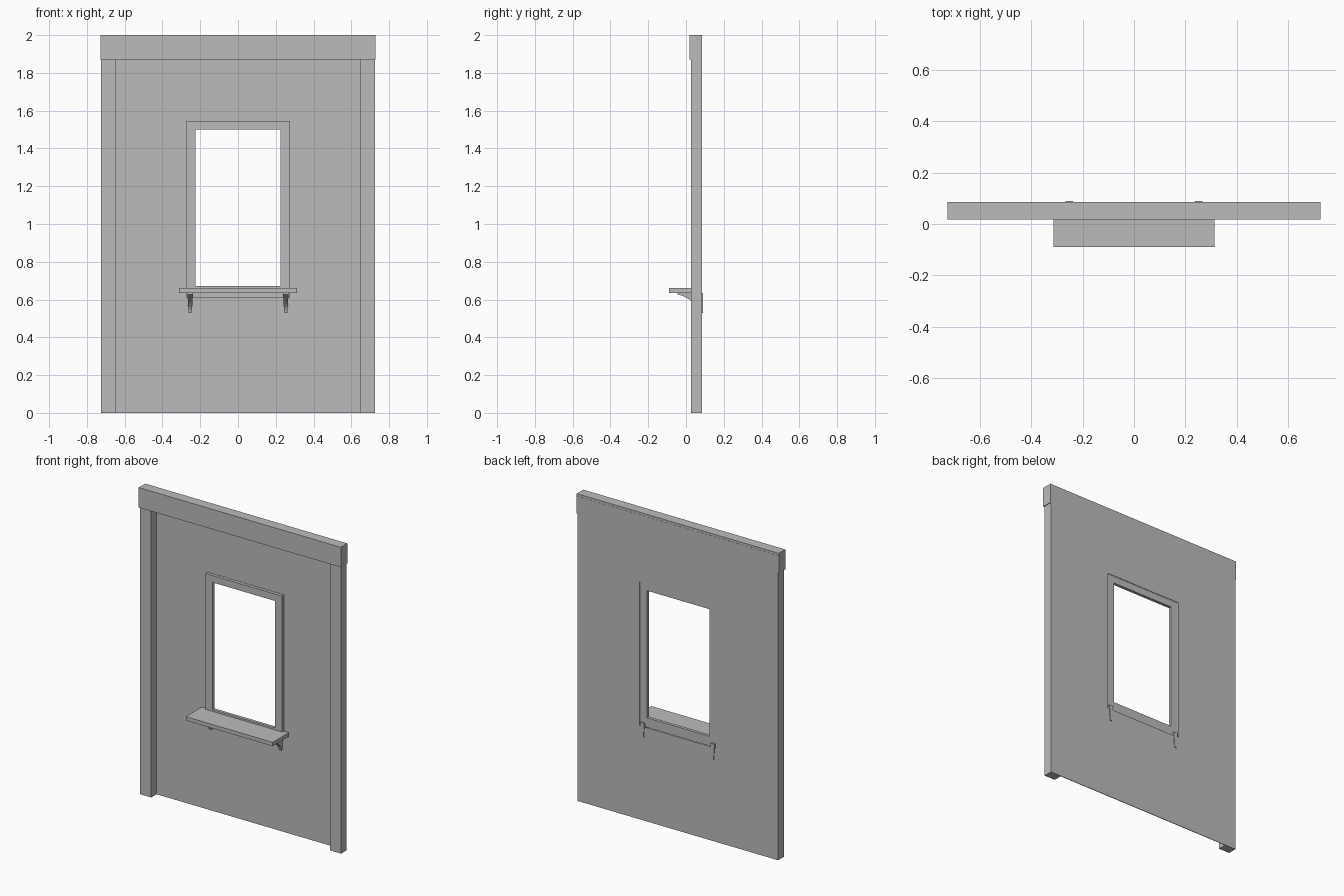
import bpy
import bmesh

cube = bpy.data.objects.get("Cube")
if cube:
    bpy.data.objects.remove(cube, do_unlink=True)

grey = bpy.data.materials.new("plain grey")
grey.use_nodes = True
grey.diffuse_color = (0.5, 0.5, 0.5, 1)
grey.node_tree.nodes["Principled BSDF"].inputs["Base Color"].default_value = (0.5, 0.5, 0.5, 1)


def add_object(name, bm):
    bmesh.ops.recalc_face_normals(bm, faces=bm.faces)
    mesh = bpy.data.meshes.new(name)
    bm.to_mesh(mesh)
    bm.free()
    mesh.materials.append(grey)
    obj = bpy.data.objects.new(name, mesh)
    bpy.context.collection.objects.link(obj)
    return obj


def box(name, x, y, z):
    """Box spanning the (low, high) pair on each axis."""
    bm = bmesh.new()
    bmesh.ops.create_cube(bm, size=1)
    for v in bm.verts:
        v.co = [pair[int(c > 0)] for pair, c in zip((x, y, z), v.co)]
    return add_object(name, bm)


def holed_panel(name, xs, zs, y):
    """Upright slab with a rectangular opening in the middle cell."""
    bm = bmesh.new()
    grid = [[bm.verts.new((px, y[0], pz)) for px in xs] for pz in zs]
    faces = []
    for i in range(3):
        for j in range(3):
            if (i, j) != (1, 1):
                faces.append(bm.faces.new((grid[i][j], grid[i][j + 1],
                                           grid[i + 1][j + 1], grid[i + 1][j])))
    back = bmesh.ops.extrude_face_region(bm, geom=faces, use_keep_orig=True)["geom"]
    for v in back:
        if isinstance(v, bmesh.types.BMVert):
            v.co.y = y[1]
    return add_object(name, bm)


def bracket(name, x):
    """Concave shelf support that narrows towards its foot."""
    top, foot, front, back = 0.635, 0.53, -0.045, 0.09
    steps = 8
    profile = [(back, top), (front, top), (front, top - 0.008)]
    for i in range(1, steps + 1):
        t = i / steps
        profile.append((front + (0.072 - front) * (1 - (1 - t) ** 1.7),
                        top - 0.008 - (top - 0.008 - foot) * t ** 1.3))
    profile.append((back, foot))
    bm = bmesh.new()
    sides = []
    for s in (-1, 1):
        ring = []
        for y, z in profile:
            half = 0.008 + 0.007 * (z - foot) / (top - foot)
            ring.append(bm.verts.new((x + s * half, y, z)))
        bm.faces.new(ring)
        sides.append(ring)
    count = len(profile)
    for i in range(count):
        k = (i + 1) % count
        bm.faces.new((sides[0][i], sides[0][k], sides[1][k], sides[1][i]))
    return add_object(name, bm)


# Thin wall with a window opening
holed_panel("wall_panel", (-0.722, -0.275, 0.275, 0.722),
            (0, 0.61, 1.545, 1.985), (0.082, 0.086))

# Window frame, set slightly in from the back of the wall
holed_panel("window_frame", (-0.275, -0.225, 0.225, 0.275),
            (0.61, 0.672, 1.5, 1.545), (0.06, 0.08))

# Header beam
box("header_beam", (-0.728, 0.728), (0.018, 0.085), (1.87, 2))

# Shelf below the window
box("window_shelf", (-0.313, 0.313), (-0.09, 0.075), (0.635, 0.66))

# Side posts and shelf brackets
for side, sign in (("left", 1), ("right", -1)):
    box(side + "_post", sorted((sign * 0.645, sign * 0.724)), (0.027, 0.085), (0, 1.87))
    bracket(side + "_shelf_bracket", sign * 0.253)
